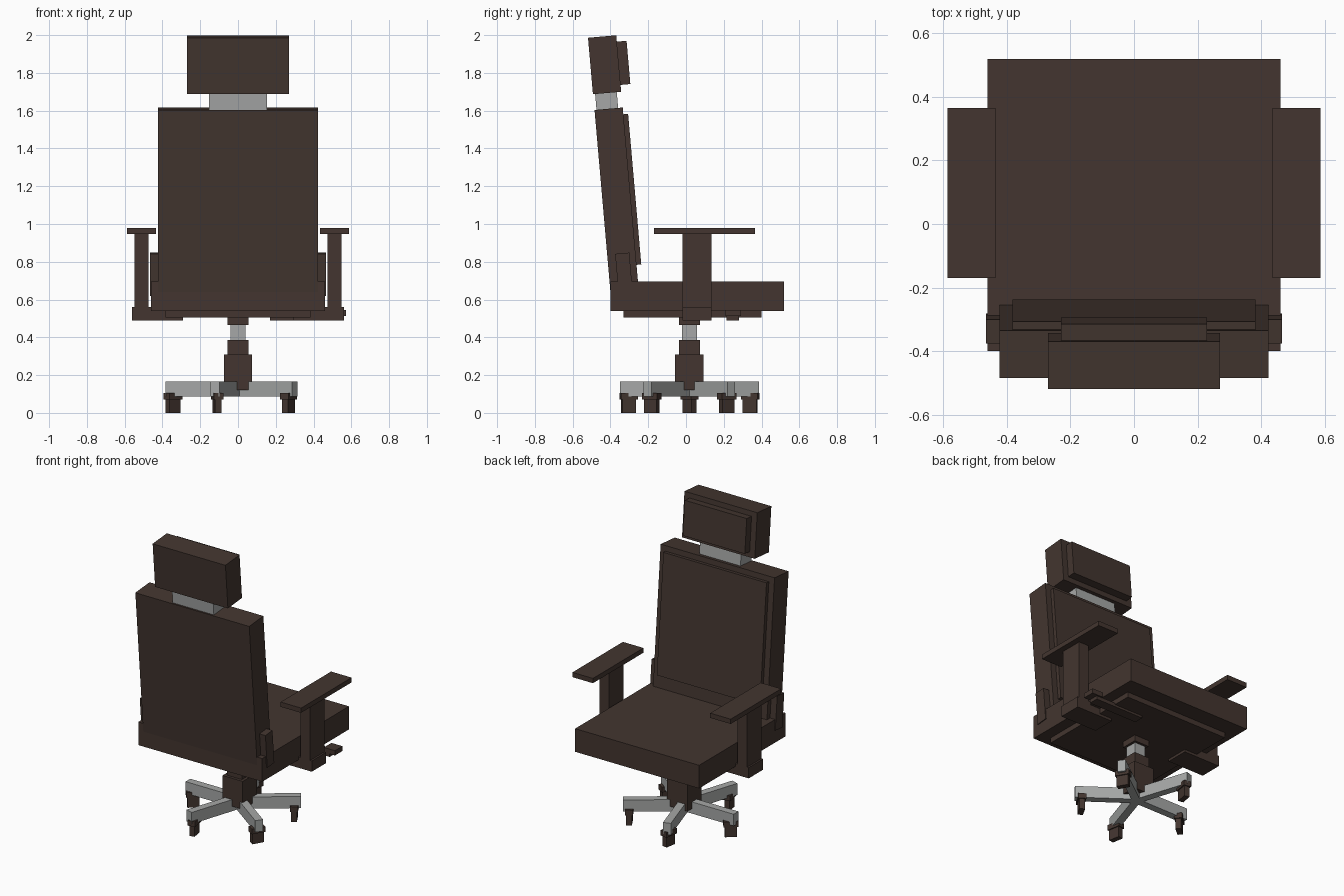
import bpy, math
from mathutils import Matrix, Vector

if "Cube" in bpy.data.objects:
    bpy.data.objects.remove(bpy.data.objects["Cube"])


def material(name, rgb):
    m = bpy.data.materials.new(name)
    m.diffuse_color = (*rgb, 1)
    m.use_nodes = True
    m.node_tree.nodes["Principled BSDF"].inputs["Base Color"].default_value = m.diffuse_color
    return m


BROWN = material("dark_brown", (0.056, 0.036, 0.029))
GREY = material("metal_grey", (0.38, 0.39, 0.385))
TILT = math.radians(5)
CORNERS = [(x, y, z) for x in (-.5, .5) for y in (-.5, .5) for z in (-.5, .5)]
FACES = [(0, 1, 3, 2), (4, 6, 7, 5), (0, 4, 5, 1), (2, 3, 7, 6), (0, 2, 6, 4), (1, 5, 7, 3)]


def box(name, centre, size, mat=BROWN, tilt=0.0, yaw=0.0):
    """Box of a given size, leaned back by tilt and turned by yaw."""
    rot = Matrix.Rotation(yaw, 3, 'Z') @ Matrix.Rotation(tilt, 3, 'X')
    verts = [Vector(centre) + rot @ Vector([c * s for c, s in zip(v, size)]) for v in CORNERS]
    mesh = bpy.data.meshes.new(name)
    mesh.from_pydata(verts, [], FACES)
    mesh.materials.append(mat)
    ob = bpy.data.objects.new(name, mesh)
    bpy.context.collection.objects.link(ob)
    return ob


def span(name, x, y, z, mat=BROWN):
    """Upright box between limits on each axis."""
    lo, hi = zip(x, y, z)
    return box(name, [(a + b) / 2 for a, b in zip(lo, hi)], [b - a for a, b in zip(lo, hi)], mat)


# Seat
span("seat", (-.46, .46), (-.40, .518), (.54, .695))
span("seat_underside_panel", (-.385, .385), (-.33, .40), (.505, .54))

# Leaning backrest and headrest
box("backrest", (0, -.366, 1.112), (.845, .15, 1.0), tilt=TILT)
box("backrest_cushion", (0, -.289, 1.183), (.765, .035, .80), tilt=TILT)
box("headrest_neck", (0, -.42, 1.65), (.305, .115, .09), GREY, tilt=TILT)
box("headrest", (0, -.431, 1.843), (.54, .15, .30), tilt=TILT)
box("headrest_cushion", (0, -.332, 1.853), (.46, .055, .23), tilt=TILT)

# Armrests and backrest side brackets
for side, s in (("left", -1), ("right", 1)):
    def both(a, b):
        return tuple(sorted((s * a, s * b)))
    span("arm_pad_" + side, both(.435, .587), (-.17, .365), (.948, .98))
    span("arm_post_" + side, both(.475, .548), (-.018, .135), (.55, .948))
    span("arm_bracket_" + side, both(.29, .56), (-.018, .135), (.488, .56))
    box("back_bracket_" + side, (s * .441, -.328, .733), (.05, .075, .225), tilt=TILT)

# Height lever
span("lever_rod", (.17, .53), (.215, .28), (.49, .515))
span("lever_handle", (.49, .572), (.21, .29), (.513, .545))

# Gas lift column
CY = .018
for name, r, z0, z1, mat in (("column_plate", .056, .465, .506, BROWN),
                             ("column_rod", .04, .385, .465, GREY),
                             ("column_sleeve", .056, .308, .385, BROWN),
                             ("column_hub", .075, .12, .308, BROWN)):
    span(name, (-r, r), (CY - r, CY + r), (z0, z1), mat)

# Five legs with swivelled casters
SWIVEL = (40, 100, 60, 120, 80)
for i, swivel in enumerate(SWIVEL):
    a = math.radians(180 + 72 * i)
    d = Vector((math.cos(a), math.sin(a), 0))
    hub = Vector((-.006, CY, 0))
    n = str(i + 1)
    box("base_leg_" + n, hub + d * .189 + Vector((0, 0, .126)), (.378, .05, .078), GREY, yaw=a)
    yaw = math.radians(swivel)
    box("caster_fork_" + n, hub + d * .338 + Vector((0, 0, .088)), (.09, .05, .035), yaw=yaw)
    box("caster_wheel_" + n, hub + d * .338 + Vector((0, 0, .0375)), (.075, .035, .075), yaw=yaw)
